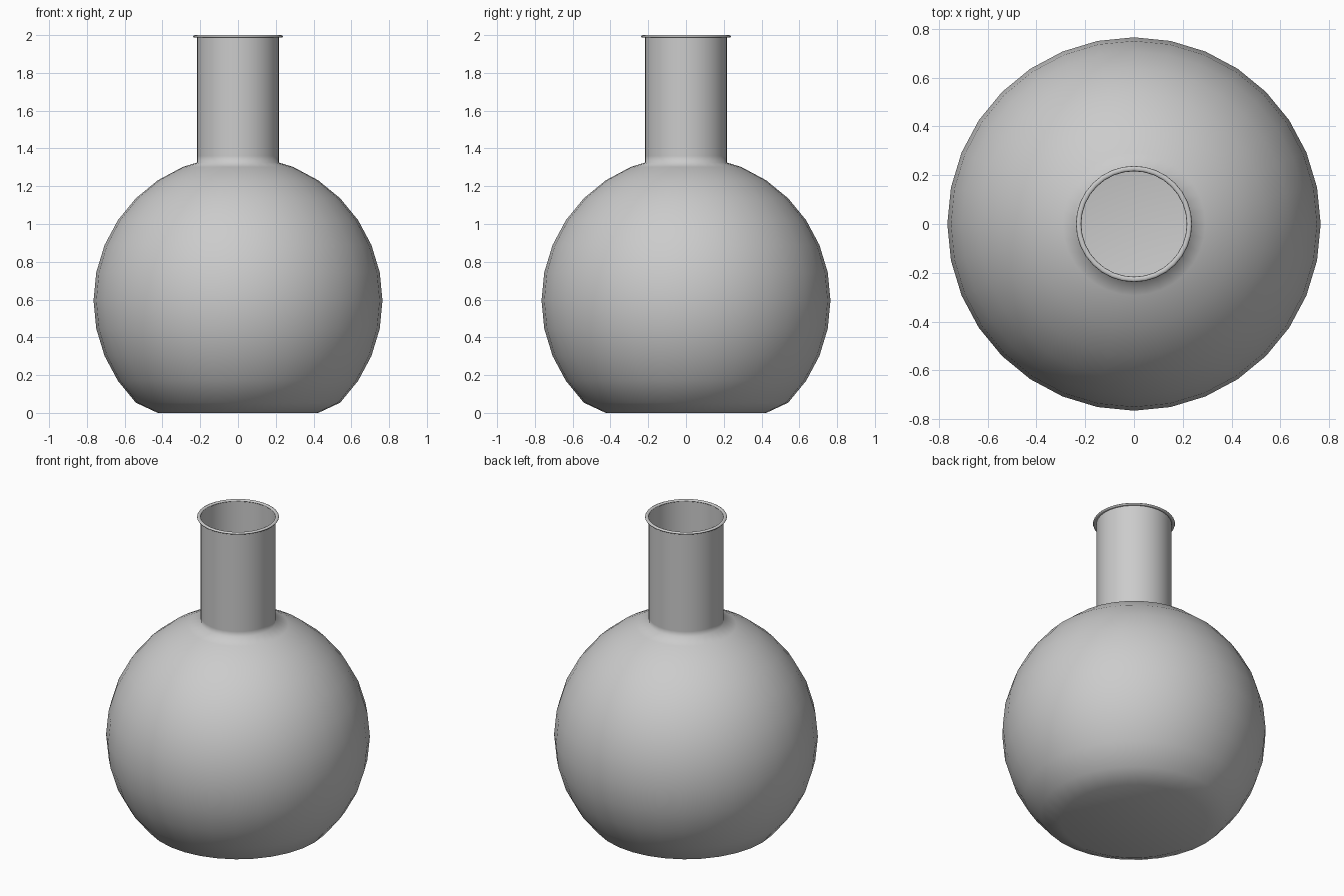
import bpy, bmesh
from math import sin, cos, pi, radians

if "Cube" in bpy.data.objects:
    bpy.data.objects.remove(bpy.data.objects["Cube"])

SEG = 32
R, CZ = 0.765, 0.595          # bulb radius and centre height
NECK = 0.218                  # neck radius


def lathe(name, profile, closed=False):
    """Spin (radius, height) points around z; radius 0 makes a pole."""
    bm = bmesh.new()
    rings = []
    for r, z in profile:
        if r == 0:
            rings.append([bm.verts.new((0, 0, z))] * SEG)
        else:
            rings.append([bm.verts.new((r * cos(2 * pi * i / SEG), r * sin(2 * pi * i / SEG), z))
                          for i in range(SEG)])
    pairs = list(zip(rings, rings[1:]))
    if closed:
        pairs.append((rings[-1], rings[0]))
    for a, b in pairs:
        for i in range(SEG):
            j = (i + 1) % SEG
            quad = list(dict.fromkeys((a[i], a[j], b[j], b[i])))
            bm.faces.new(quad)
    for f in bm.faces:
        f.smooth = True
    bmesh.ops.recalc_face_normals(bm, faces=bm.faces)
    mesh = bpy.data.meshes.new(name)
    bm.to_mesh(mesh)
    bm.free()
    ob = bpy.data.objects.new(name, mesh)
    bpy.context.collection.objects.link(ob)
    return ob


# Flask: sphere rings with the underside flattened onto the ground, open neck on top
profile = [(0, 0)]
for k in range(-5, 7):
    a = radians(11.25 * k)
    profile.append((R * cos(a), max(0, CZ + R * sin(a))))
profile += [(NECK, 1.325), (NECK, 1.36), (NECK, 1.99)]
lathe("flask_body", profile)

# Rolled lip around the mouth
lip = [(0.227 + 0.011 * cos(2 * pi * i / 10), 1.993 + 0.007 * sin(2 * pi * i / 10))
       for i in range(10)]
lathe("flask_lip", lip, closed=True)
